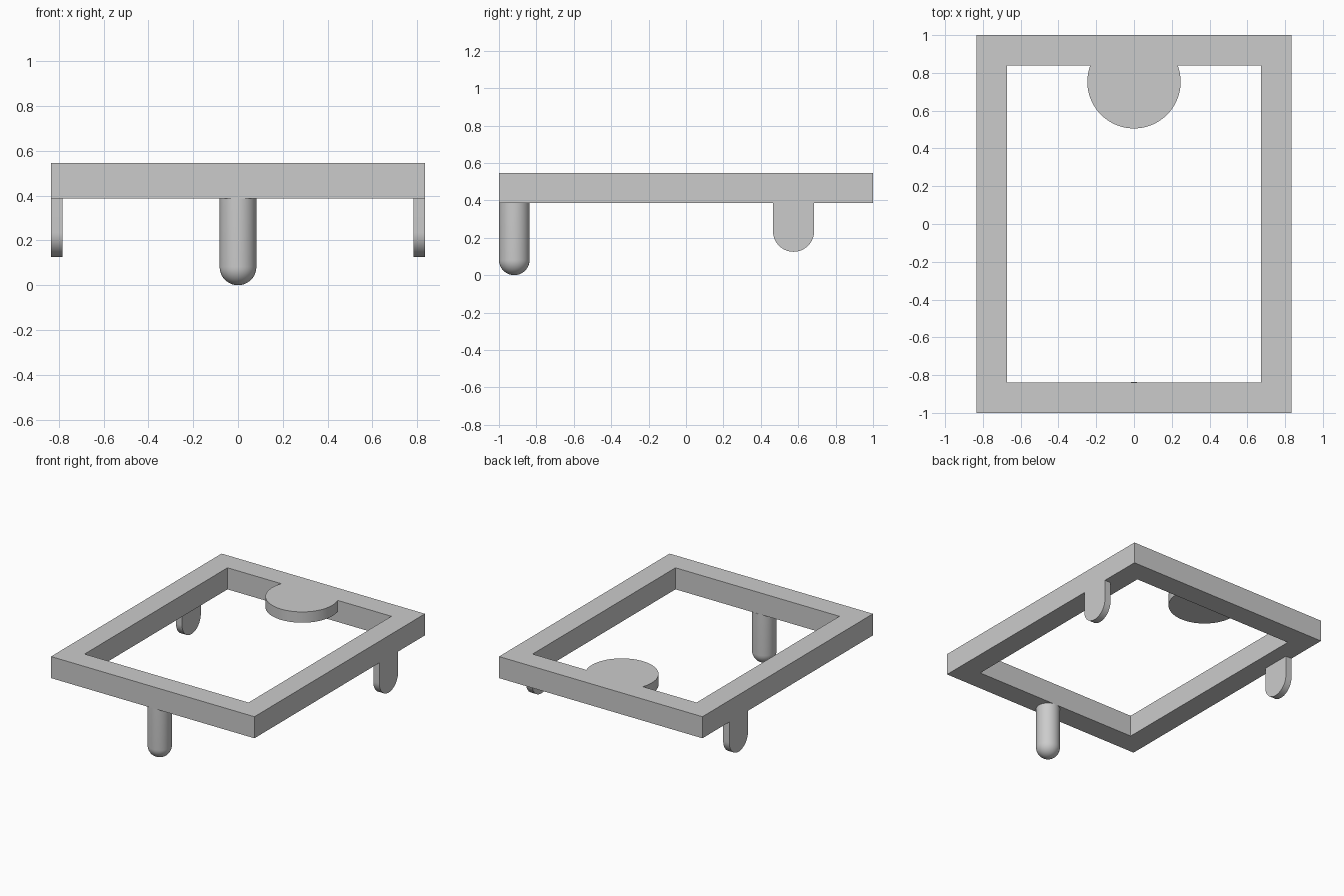
import bpy, bmesh
from math import cos, sin, pi, radians, asin
from mathutils import Vector

if "Cube" in bpy.data.objects:
    bpy.data.objects.remove(bpy.data.objects["Cube"], do_unlink=True)

grey = bpy.data.materials.new("plain grey")
grey.use_nodes = True
grey.diffuse_color = (0.6, 0.6, 0.6, 1)
grey.node_tree.nodes["Principled BSDF"].inputs["Base Color"].default_value = (0.6, 0.6, 0.6, 1)

HALF_X, HALF_Y = 0.835, 1.0
BASE, TOP = 0.387, 0.547
BAR = 0.162


def finish(name, bm):
    """Turn a bmesh into a named object, smooth except at sharp edges."""
    bmesh.ops.recalc_face_normals(bm, faces=bm.faces)
    mesh = bpy.data.meshes.new(name)
    bm.to_mesh(mesh)
    bm.free()
    mesh.materials.append(grey)
    ob = bpy.data.objects.new(name, mesh)
    bpy.context.collection.objects.link(ob)
    bpy.ops.object.select_all(action='DESELECT')
    ob.select_set(True)
    bpy.context.view_layer.objects.active = ob
    bpy.ops.object.shade_smooth_by_angle(angle=radians(30))
    return ob


def prism(name, points, offset):
    """Extrude a flat outline along an offset."""
    bm = bmesh.new()
    face = bm.faces.new([bm.verts.new(p) for p in points])
    out = bmesh.ops.extrude_face_region(bm, geom=[face], use_keep_orig=True)
    moved = [v for v in out["geom"] if isinstance(v, bmesh.types.BMVert)]
    bmesh.ops.translate(bm, verts=moved, vec=Vector(offset))
    return finish(name, bm)


def arc(cu, cv, r, start, end, n):
    angles = [start + (end - start) * i / n for i in range(n + 1)]
    return [(cu + r * cos(a), cv + r * sin(a)) for a in angles]


# Rectangular frame: a ring of four mitred bars
bm = bmesh.new()
rings = []
for inset, z in ((0, BASE), (0, TOP), (BAR, TOP), (BAR, BASE)):
    x, y = HALF_X - inset, HALF_Y - inset
    rings.append([bm.verts.new((sx * x, sy * y, z))
                  for sx, sy in ((-1, -1), (1, -1), (1, 1), (-1, 1))])
for r in range(4):
    a, b = rings[r], rings[(r + 1) % 4]
    for i in range(4):
        j = (i + 1) % 4
        bm.faces.new((a[i], a[j], b[j], b[i]))
finish("frame", bm)

# Round plate projecting inward from the back bar, flush with the top
R, CY = 0.247, 0.753
cut = asin((HALF_Y - BAR - CY) / R)
outline = arc(0, CY, R, pi - cut, 2 * pi + cut, 64)
prism("round_plate", [(x, y, TOP) for x, y in outline], (0, 0, -0.08))

# Flat side feet with half-round ends
for side, label in ((1, "left"), (-1, "right")):
    tab = arc(0.575, 0.235, 0.11, pi, 2 * pi, 32)
    tab += [(0.685, BASE), (0.465, BASE)]
    prism(label + "_foot", [(side * HALF_X, y, z) for y, z in tab],
          (-side * 0.05, 0, 0))

# Front leg: a cylinder with a domed lower end
LEG_R = 0.082
profile = arc(0, LEG_R, LEG_R, -pi / 2, 0, 12) + [(LEG_R, BASE), (0, BASE)]
bm = bmesh.new()
verts = [bm.verts.new((x, 0, z)) for x, z in profile]
edges = [bm.edges.new(pair) for pair in zip(verts, verts[1:])]
bmesh.ops.spin(bm, geom=verts + edges, cent=(0, 0, 0), axis=(0, 0, 1),
               angle=2 * pi, steps=48, use_merge=True)
bmesh.ops.remove_doubles(bm, verts=bm.verts, dist=0.0001)
leg = finish("front_leg", bm)
leg.location.y = -HALF_Y + LEG_R
